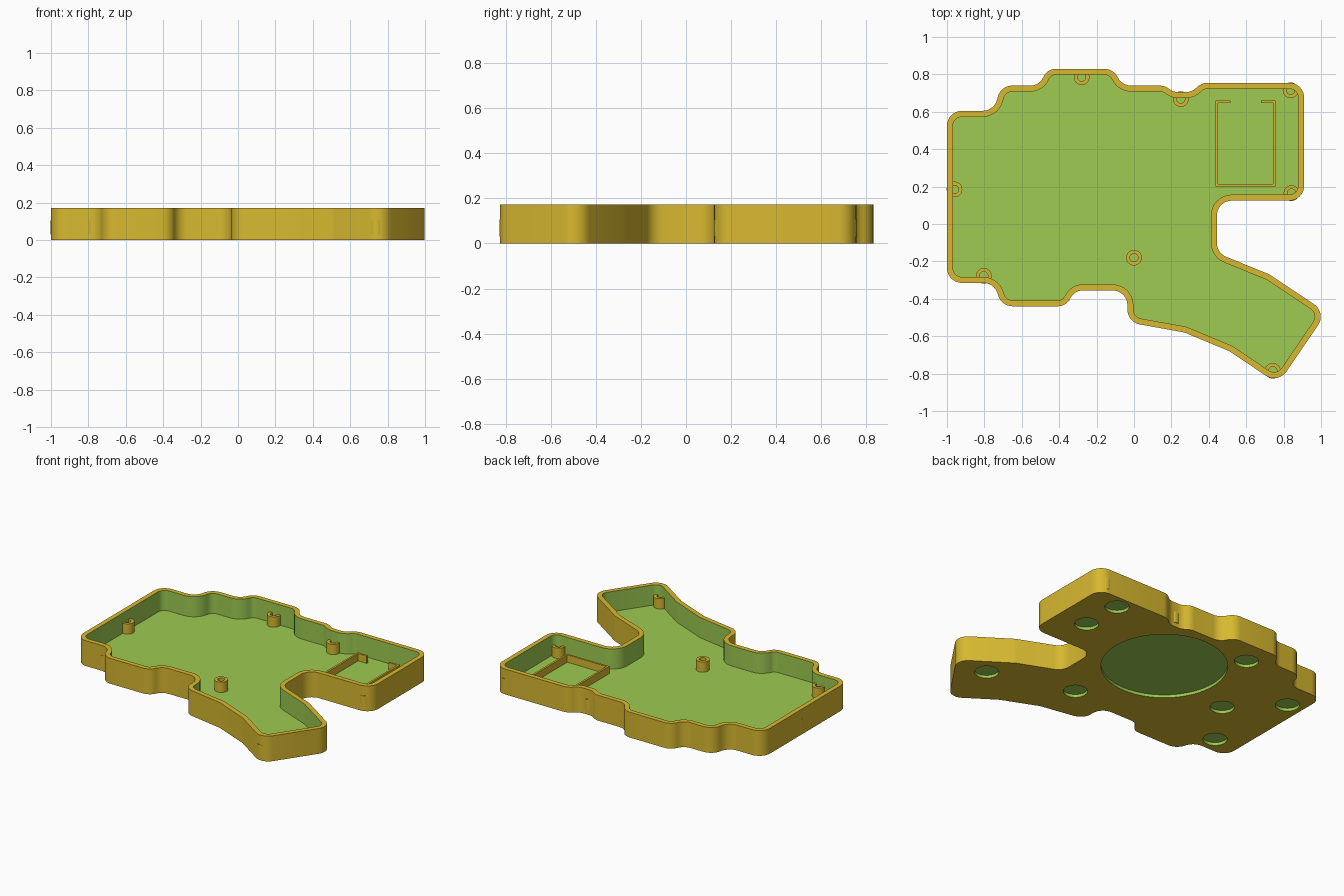
import bpy, bmesh, math
from mathutils import Vector

if "Cube" in bpy.data.objects:
    bpy.data.objects.remove(bpy.data.objects["Cube"])

H, FLOOR, WALL, POCKET = 0.172, 0.035, 0.032, 0.02


def material(name, rgb):
    m = bpy.data.materials.new(name)
    lin = [((c / 255 + 0.055) / 1.055) ** 2.4 for c in rgb]
    m.diffuse_color = (*lin, 1)
    m.use_nodes = True
    m.node_tree.nodes["Principled BSDF"].inputs["Base Color"].default_value = m.diffuse_color
    return m


gold = material("gold", (216, 185, 48))
green = material("green", (157, 203, 81))


def finish(bm, name, mats):
    me = bpy.data.meshes.new(name)
    bm.to_mesh(me)
    bm.free()
    ob = bpy.data.objects.new(name, me)
    bpy.context.collection.objects.link(ob)
    for m in mats:
        me.materials.append(m)
    bpy.ops.object.select_all(action='DESELECT')
    ob.select_set(True)
    bpy.context.view_layer.objects.active = ob
    bpy.ops.object.shade_smooth_by_angle(angle=math.radians(30))
    return ob


def rounded(pts, radius, steps=8):
    """Round a clockwise polygon; return the outline and its parallel inset by WALL."""
    outer, inner = [], []
    n = len(pts)
    for i in range(n):
        a, p, b = (Vector(pts[(i + k) % n]) for k in (-1, 0, 1))
        d1, d2 = (p - a).normalized(), (b - p).normalized()
        turn = math.atan2(d1.x * d2.y - d1.y * d2.x, d1.dot(d2))
        half = math.tan(abs(turn) / 2)
        t = min(radius * half, 0.49 * (p - a).length, 0.49 * (b - p).length)
        r = t / half
        n1 = Vector((d1.y, -d1.x))          # inward normal of the first edge
        side = -1 if turn > 0 else 1
        centre = p - d1 * t + n1 * r * side
        k = max(2, round(steps * abs(turn) / 1.5))
        for j in range(k + 1):
            ang = turn * j / k
            nn = Vector((n1.x * math.cos(ang) - n1.y * math.sin(ang),
                         n1.x * math.sin(ang) + n1.y * math.cos(ang)))
            q = centre - nn * r * side
            outer.append(q)
            inner.append(q + nn * WALL)
    return outer, inner


def circle(x, y, r, n):
    return [Vector((x + r * math.cos(math.tau * i / n), y + r * math.sin(math.tau * i / n)))
            for i in range(n)]


def ring(bm, pts, z):
    return [bm.verts.new((p.x, p.y, z)) for p in pts]


def bridge(bm, a, b, mat=0):
    n = len(a)
    for i in range(n):
        j = (i + 1) % n
        bm.faces.new((a[i], a[j], b[j], b[i])).material_index = mat


# Tray outline, clockwise from the lower left corner
outline = [(-1, -0.315), (-1, 0.605), (-0.745, 0.605), (-0.715, 0.74), (-0.505, 0.74),
           (-0.465, 0.83), (-0.11, 0.83), (-0.065, 0.74), (0.165, 0.74), (0.21, 0.705),
           (0.31, 0.705), (0.36, 0.755), (0.91, 0.755), (0.91, 0.125), (0.443, 0.125),
           (0.443, -0.155), (0.725, -0.27), (1.03, -0.474), (0.77, -0.855), (0.51, -0.68),
           (0.27, -0.58), (-0.035, -0.525), (-0.035, -0.355), (-0.32, -0.355),
           (-0.36, -0.44), (-0.71, -0.44), (-0.745, -0.315)]
outer, inner = rounded(outline, 0.08)

# Tray: outer wall, rim, inner wall, floor
bm = bmesh.new()
o_low, o_top = ring(bm, outer, 0), ring(bm, outer, H)
i_top, i_low = ring(bm, inner, H), ring(bm, inner, FLOOR)
bridge(bm, o_low, o_top)
bridge(bm, o_top, i_top)
bridge(bm, i_top, i_low, 1)
bm.faces.new(i_low).material_index = 1

# Underside with round pockets for the feet and a large round label
pockets = [(0.0, 0.29, 0.39, 64)] + [(x, y, 0.075, 28) for x, y in (
    (0.69, 0.66), (0.70, 0.38), (0.79, -0.47), (0.22, -0.30),
    (-0.60, 0.13), (-0.82, -0.20), (-0.89, 0.41), (-0.35, 0.66))]
loops = [o_low]
for x, y, r, n in pockets:
    pts = circle(x, y, r, n)
    low, top = ring(bm, pts, 0), ring(bm, pts, POCKET)
    bridge(bm, low, top, 1)
    bm.faces.new(top).material_index = 1
    loops.append(low)
edges = []
for lp in loops:
    for i in range(len(lp)):
        pair = (lp[i - 1], lp[i])
        edges.append(bm.edges.get(pair) or bm.edges.new(pair))
bmesh.ops.triangle_fill(bm, use_beauty=True, use_dissolve=False, edges=edges,
                        normal=(0, 0, -1))
bmesh.ops.recalc_face_normals(bm, faces=bm.faces)
finish(bm, "tray", [gold, green])

# Hollow screw posts
posts = [(-0.28, 0.785), (0.25, 0.668), (0.837, 0.715), (0.842, 0.165),
         (-0.96, 0.185), (-0.803, -0.277), (0.0, -0.18), (0.742, -0.785)]
for x, y in posts:
    bm = bmesh.new()
    big, small = circle(x, y, 0.042, 24), circle(x, y, 0.022, 24)
    rings = [ring(bm, big, FLOOR - 0.005), ring(bm, big, 0.105),
             ring(bm, small, 0.105), ring(bm, small, FLOOR - 0.005)]
    for k in range(4):
        bridge(bm, rings[k], rings[(k + 1) % 4])
    bmesh.ops.recalc_face_normals(bm, faces=bm.faces)
    finish(bm, "screw_post", [gold])

# Battery frame: a thin fence open in the middle of its back side
T = 0.013
path = [(0.515, 0.66), (0.437, 0.66), (0.437, 0.20), (0.757, 0.20), (0.757, 0.66), (0.68, 0.66)]
inset = [(0.515, 0.66 - T), (0.437 + T, 0.66 - T), (0.437 + T, 0.20 + T),
         (0.757 - T, 0.20 + T), (0.757 - T, 0.66 - T), (0.68, 0.66 - T)]
bm = bmesh.new()
loop = [Vector(p) for p in path + inset[::-1]]
low, top = ring(bm, loop, FLOOR - 0.005), ring(bm, loop, 0.085)
bridge(bm, low, top)
bm.faces.new(low)
bm.faces.new(top)
bmesh.ops.recalc_face_normals(bm, faces=bm.faces)
finish(bm, "battery_frame", [gold])
